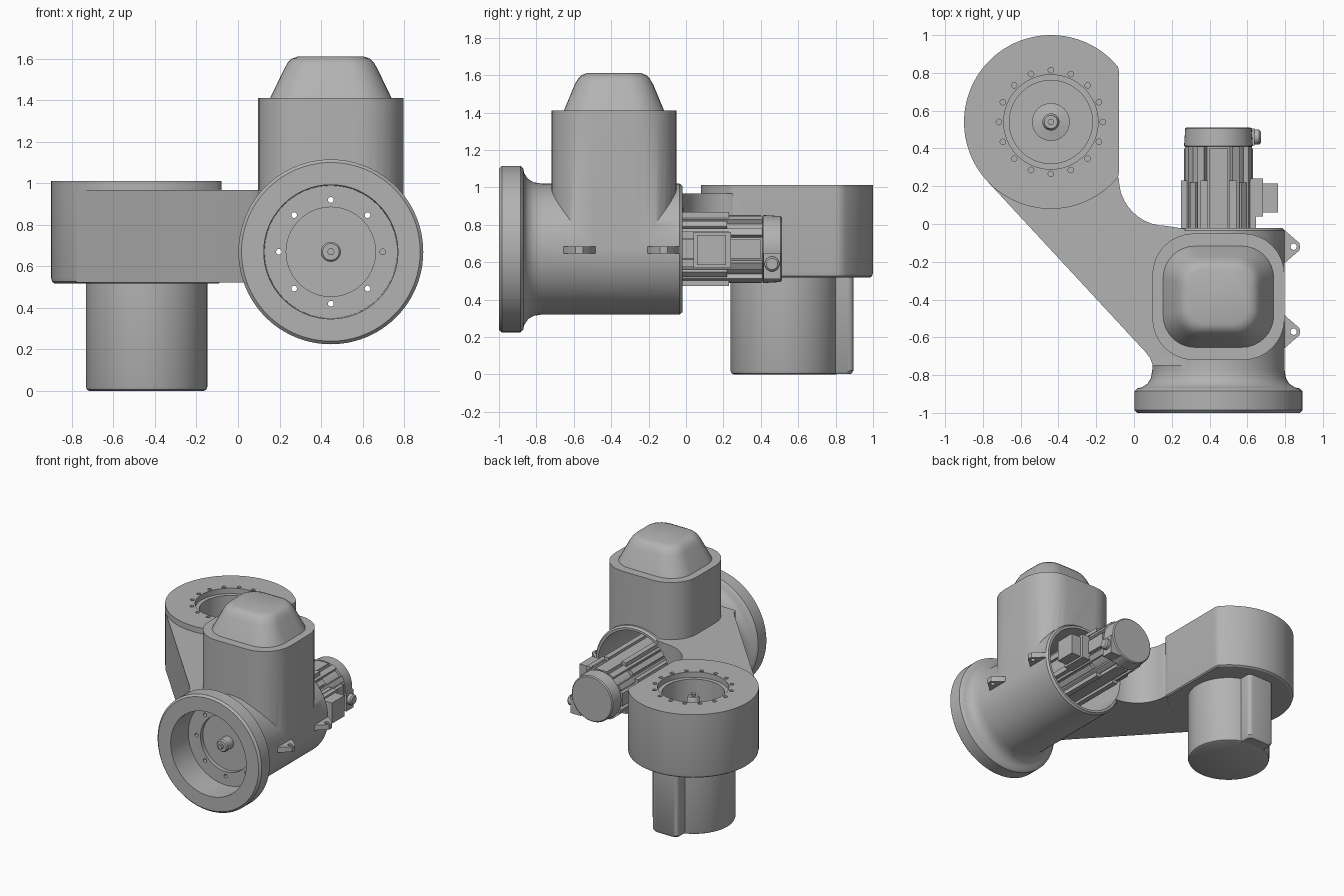
import bpy, bmesh
from math import cos, sin, pi
from mathutils import Matrix, Vector

cube = bpy.data.objects.get("Cube")
if cube:
    bpy.data.objects.remove(cube)

grey = bpy.data.materials.new("cast_grey")
grey.use_nodes = True
grey.diffuse_color = (0.45, 0.45, 0.45, 1)
grey.node_tree.nodes["Principled BSDF"].inputs["Base Color"].default_value = grey.diffuse_color


def loft(bm, rings):
    """Skin a list of equal-length 3D rings into a closed solid."""
    rows = [[bm.verts.new(p) for p in ring] for ring in rings]
    n = len(rows[0])
    for a, b in zip(rows, rows[1:]):
        for i in range(n):
            j = (i + 1) % n
            bm.faces.new((a[i], a[j], b[j], b[i]))
    bm.faces.new(rows[0][::-1])
    bm.faces.new(rows[-1])


def lathe(bm, profile, centre, axis="z", segs=64):
    """Turn (radius, position) pairs about an axis through centre."""
    rings = []
    for r, h in profile:
        ring = []
        for i in range(segs):
            u, v = r * cos(2 * pi * i / segs), r * sin(2 * pi * i / segs)
            p = {"z": (u, v, h), "y": (u, h, v), "x": (h, u, v)}[axis]
            ring.append(Vector(p) + Vector(centre))
        rings.append(ring)
    loft(bm, rings)


def prism(bm, outline, z0, z1):
    loft(bm, [[(x, y, z) for x, y in outline] for z in (z0, z1)])


def block(bm, lo, hi, turn=Matrix()):
    prism_pts = [(lo[0], lo[1]), (hi[0], lo[1]), (hi[0], hi[1]), (lo[0], hi[1])]
    loft(bm, [[turn @ Vector((x, y, z)) for x, y in prism_pts] for z in (lo[2], hi[2])])


def rounded(cx, cy, hx, hy, r, z, n=8):
    pts = []
    for q, (sx, sy) in enumerate(((1, 1), (-1, 1), (-1, -1), (1, -1))):
        for i in range(n + 1):
            a = (q + i / n) * pi / 2
            pts.append((cx + sx * (hx - r) + r * cos(a), cy + sy * (hy - r) + r * sin(a), z))
    return pts


def finish(bm, name):
    bmesh.ops.recalc_face_normals(bm, faces=bm.faces)
    mesh = bpy.data.meshes.new(name)
    bm.to_mesh(mesh)
    bm.free()
    ob = bpy.data.objects.new(name, mesh)
    bpy.context.collection.objects.link(ob)
    mesh.materials.append(grey)
    return ob


def part(name, build):
    bm = bmesh.new()
    build(bm)
    return finish(bm, name)


def combine(base, tool, operation):
    """Boolean base with tool, bake the result and drop the tool."""
    mod = base.modifiers.new("bool", "BOOLEAN")
    mod.operation, mod.solver, mod.object = operation, "EXACT", tool
    graph = bpy.context.evaluated_depsgraph_get()
    mesh = bpy.data.meshes.new_from_object(base.evaluated_get(graph))
    base.modifiers.clear()
    base.data = mesh
    bpy.data.objects.remove(tool)


BX, BZ = 0.447, 0.67       # barrel axis
DX, DY, DR = -0.44, 0.54, 0.46   # fan drum centre and radius
AXIS = (BX, 0, BZ)
DRUM = (DX, DY, 0)

# Barrel with front flange and coved neck
housing = part("pump_housing", lambda bm: lathe(bm, [
    (.43, -1), (.445, -.985), (.445, -.885), (.43, -.87), (.405, -.865), (.375, -.845),
    (.357, -.815), (.35, -.77), (.35, -.035), (.338, -.02)], AXIS, "y", 96))

# Upright tower
tower = part("tower", lambda bm: loft(bm, [
    rounded(BX, -.385, .35, .335, .22, z) for z in (.67, 1.41)]))

# Side arm linking barrel and drum
fillet = [(.17 - .25 * cos(a), .24 - .25 * sin(a)) for a in [i * pi / 20 for i in range(11)]]
corner = [(.06, -.677), (.085, -.71), (.10, -.75)]
arm_outline = [(-.778, .228)] + corner + [(.3, -.75), (.3, -.03)] + fillet[::-1] + [(-.2, .5), (-.5, .5)]
arm = part("arm", lambda bm: prism(bm, arm_outline, .522, .968))


# Drum with one flat side and a softened lower edge
def drum_ring(scale, z):
    pts = []
    for i in range(96):
        a = 2 * pi * (i + .5) / 96
        pts.append((DX + min(DR * cos(a), .36) * scale, DY + DR * sin(a) * scale, z))
    return pts


drum = part("drum", lambda bm: loft(bm, [
    drum_ring(.965, .518), drum_ring(.99, .526), drum_ring(1, .545), drum_ring(1, 1.012)]))

for piece in (tower, arm, drum):
    combine(housing, piece, "UNION")


# Bores through the barrel and the stepped drum inlet
def bores(bm):
    lathe(bm, [(.325, -1.1), (.319, -.79), (.215, -.79), (.215, -.755)], AXIS, "y")
    lathe(bm, [(.32, -.76), (.32, .1)], AXIS, "y")
    lathe(bm, [(.22, .65), (.22, .97), (.25, .97), (.25, 1.1)], DRUM)


def bolt_holes(bm):
    for i in range(8):
        a = i * pi / 4
        lathe(bm, [(.014, -.85), (.014, -.7)],
              (BX + .25 * cos(a), 0, BZ + .25 * sin(a)), "y", 12)
    for i in range(16):
        a = i * pi / 8
        lathe(bm, [(.015, .96), (.015, 1.1)],
              (DX + .275 * cos(a), DY + .275 * sin(a), 0), "z", 12)


combine(housing, part("bore_cutter", bores), "DIFFERENCE")
combine(housing, part("hole_cutter", bolt_holes), "DIFFERENCE")

# Domed cover on the tower
cover = part("tower_cover", lambda bm: loft(bm, [
    rounded(BX, -.385, hx, hy, r, z) for hx, hy, r, z in (
        (.295, .27, .17, 1.405), (.225, .21, .13, 1.55), (.208, .192, .12, 1.58),
        (.188, .172, .11, 1.6), (.16, .148, .1, 1.61))]))


# Canister under the drum with a rear cable rib
def build_canister(bm):
    lathe(bm, [(.275, 0), (.287, .006), (.292, .02), (.292, .53)], (DX, .53, 0))
    loft(bm, [rounded(DX, .75, .11 - d, .145 - d, .03, z, 4)
              for d, z in ((.012, .002), (0, .02), (0, .53))])


canister = part("fan_canister", build_canister)


# Fan shaft in the drum inlet
def build_shaft(bm):
    lathe(bm, [(.1, .64), (.1, .68), (.045, .69), (.045, .93), (.035, .945)], DRUM, segs=32)
    lathe(bm, [(.018, .94), (.018, .965)], DRUM, segs=6)


fan_shaft = part("fan_shaft", build_shaft)


# Electric motor along the barrel axis
def build_motor(bm):
    lathe(bm, [(.2, -.72), (.212, -.7), (.212, -.6), (.165, -.58), (.165, .41), (.182, .412),
               (.176, .505), (.168, .512)], AXIS, "y", 48)
    lathe(bm, [(.175, -.735), (.18, -.715)], AXIS, "y", 48)
    lathe(bm, [(.04, -.84), (.048, -.83), (.048, -.7)], AXIS, "y", 32)
    lathe(bm, [(.018, -.86), (.018, -.83)], AXIS, "y", 6)
    # Paired cooling ribs
    for i in range(4):
        for off in (-.28, 0, .28):
            turn = Matrix.Translation(AXIS) @ Matrix.Rotation(i * pi / 2 + pi / 4 + off, 4, "Y")
            block(bm, (-.02, -.55, .14), (.02, .41 if off else .22, .192), turn)
    # Clamp rails on the four corners
    for i in range(4):
        turn = Matrix.Translation(AXIS) @ Matrix.Rotation(i * pi / 2, 4, "Y")
        block(bm, (-.05, -.3, .14), (.05, .4, .182), turn)
        for x in (-.095, .055):
            block(bm, (x, -.3, .14), (x + .04, .23, .198), turn)


motor = part("motor", build_motor)


# Terminal box and cable gland on the motor side
def build_terminal(bm):
    block(bm, (BX + .14, .04, .57), (BX + .235, .24, .76))
    block(bm, (BX + .23, .06, .585), (BX + .315, .215, .745))
    block(bm, (BX + .1, .415, .51), (BX + .19, .505, .65))
    lathe(bm, [(.04, .17), (.04, .215), (.03, .225)], (BX, .46, .59), "x", 24)


terminal = part("terminal_box", build_terminal)

# Lifting lugs with eyelets
lug_y = (-.57, -.12)
lugs = part("lifting_lugs", lambda bm: [prism(bm, [
    (.76, y - .09), (.8, y - .085), (.875, y - .02), (.88, y), (.875, y + .02),
    (.8, y + .085), (.76, y + .09)], .645, .685) for y in lug_y])
combine(lugs, part("lug_cutter", lambda bm: [
    lathe(bm, [(.017, .6), (.017, .75)], (.845, y, 0), "z", 16) for y in lug_y]), "DIFFERENCE")

# Smooth shading with sharp edges kept
bpy.ops.object.select_all(action="DESELECT")
parts = [housing, cover, canister, fan_shaft, motor, terminal, lugs]
for ob in parts:
    ob.select_set(True)
bpy.context.view_layer.objects.active = housing
bpy.ops.object.shade_smooth_by_angle(angle=0.6)
